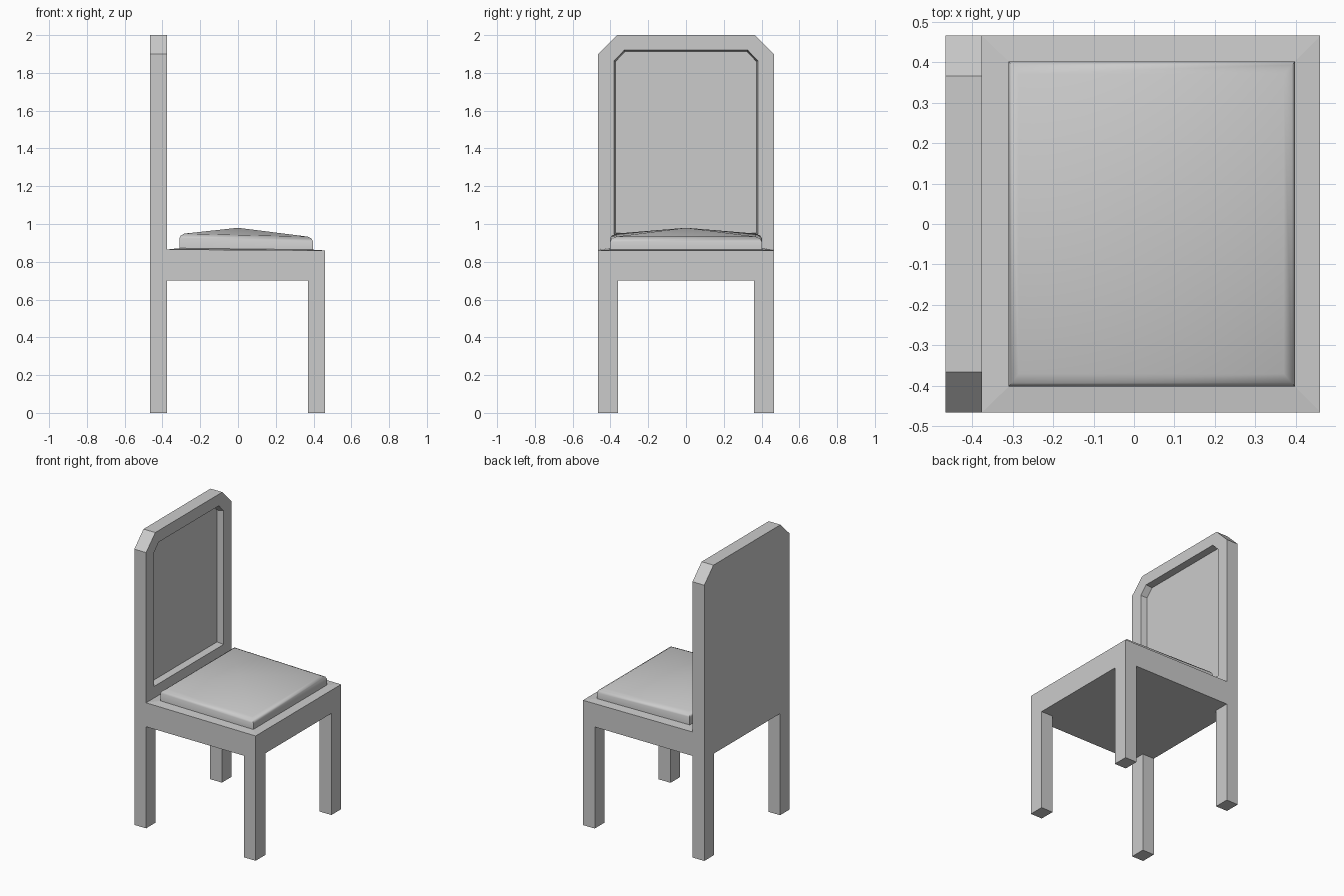
import bpy, bmesh

if "Cube" in bpy.data.objects:
    bpy.data.objects.remove(bpy.data.objects["Cube"])


def make(name, build):
    bm = bmesh.new()
    build(bm)
    bmesh.ops.recalc_face_normals(bm, faces=bm.faces)
    me = bpy.data.meshes.new(name)
    bm.to_mesh(me)
    bm.free()
    ob = bpy.data.objects.new(name, me)
    bpy.context.collection.objects.link(ob)
    return ob


def loft(bm, rings, apex=None, open_top=False):
    """Skin equal-length point rings, closing both ends."""
    vs = [[bm.verts.new(p) for p in r] for r in rings]
    n = len(vs[0])
    for a, b in zip(vs, vs[1:]):
        for i in range(n):
            j = (i + 1) % n
            bm.faces.new((a[i], a[j], b[j], b[i]))
    bm.faces.new(vs[0])
    if apex:
        tip = bm.verts.new(apex)
        for i in range(n):
            bm.faces.new((vs[-1][i], vs[-1][(i + 1) % n], tip))
    elif not open_top:
        bm.faces.new(vs[-1])


def rect(x0, x1, y, z0, z1=None):
    """Rectangle whose height may differ at back and front."""
    z1 = z0 if z1 is None else z1
    return [(x0, -y, z0), (x1, -y, z1), (x1, y, z1), (x0, y, z0)]


# Backrest and back legs: one mirrored profile extruded along x
half = [(0.36, 0.70), (0.36, 0), (0.465, 0), (0.465, 1.90), (0.365, 2.0)]
outline = half + [(-y, z) for y, z in reversed(half)]
back = make("backrest_and_back_legs", lambda bm: loft(
    bm, [[(x, y, z) for y, z in outline] for x in (-0.465, -0.375)]))

# Recessed front panel of the backrest
def panel(x, i):
    h = [(0.38 - i, 0.945 + i), (0.38 - i, 1.865 - i / 2), (0.327 - i / 2, 1.92 - i)]
    return [(x, y, z) for y, z in h + [(-y, z) for y, z in reversed(h)]]

cutter = make("recess_cutter", lambda bm: loft(
    bm, [panel(-0.42, 0.008), panel(-0.375, 0.0), panel(-0.34, 0.0)]))
mod = back.modifiers.new("recess", 'BOOLEAN')
mod.operation = 'DIFFERENCE'
mod.solver = 'EXACT'
mod.object = cutter
bpy.context.view_layer.objects.active = back
back.select_set(True)
bpy.ops.object.modifier_apply(modifier=mod.name)
bpy.data.objects.remove(cutter, do_unlink=True)

# Seat frame with a slightly raised middle
make("seat_frame", lambda bm: loft(bm, [
    rect(-0.375, 0.46, 0.465, 0.70),
    rect(-0.375, 0.46, 0.465, 0.865, 0.86),
    rect(-0.31, 0.398, 0.402, 0.872, 0.864)]))

# Front legs
for name, s in (("front_leg_right", -1), ("front_leg_left", 1)):
    make(name, lambda bm: loft(bm, [
        [(0.37, s * 0.36, z), (0.46, s * 0.36, z),
         (0.46, s * 0.465, z), (0.37, s * 0.465, z)] for z in (0, 0.70)], open_top=True))

# Cushion with bevelled rim and shallow peaked top
cushion = make("cushion", lambda bm: loft(bm, [
    rect(-0.31, 0.398, 0.402, 0.862),
    rect(-0.31, 0.398, 0.402, 0.925, 0.905),
    rect(-0.303, 0.39, 0.393, 0.938, 0.922),
    rect(-0.285, 0.37, 0.37, 0.949, 0.933)], apex=(0, 0, 0.98)))
bpy.ops.object.select_all(action='DESELECT')
cushion.select_set(True)
bpy.context.view_layer.objects.active = cushion
bpy.ops.object.shade_smooth_by_angle(angle=0.75)
